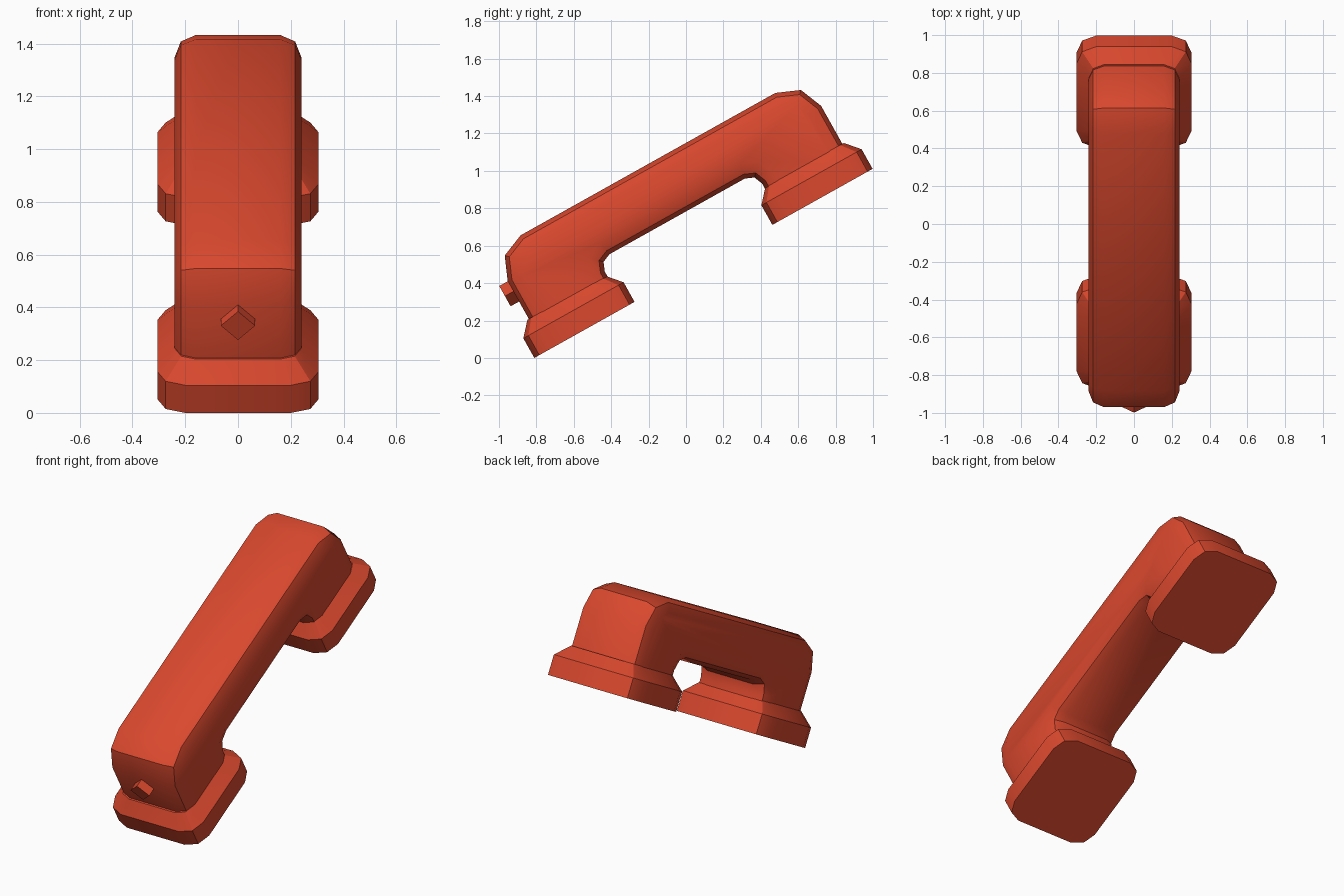
import bpy, bmesh
from math import radians, cos, sin, pi

if "Cube" in bpy.data.objects:
    bpy.data.objects.remove(bpy.data.objects["Cube"])

TILT = radians(29.2)
ORIGIN = (0, -0.811, 0)
MID = 1.036  # middle of the handset along its length

mat = bpy.data.materials.new("red_plastic")
mat.diffuse_color = (0.70, 0.065, 0.027, 1)
mat.use_nodes = True
mat.node_tree.nodes["Principled BSDF"].inputs["Base Color"].default_value = mat.diffuse_color


def finish(bm, name):
    bmesh.ops.recalc_face_normals(bm, faces=bm.faces)
    me = bpy.data.meshes.new(name)
    bm.to_mesh(me)
    bm.free()
    ob = bpy.data.objects.new(name, me)
    bpy.context.collection.objects.link(ob)
    me.materials.append(mat)
    ob.location = ORIGIN
    ob.rotation_euler = (TILT, 0, 0)
    bpy.ops.object.select_all(action='DESELECT')
    ob.select_set(True)
    bpy.context.view_layer.objects.active = ob
    bpy.ops.object.shade_smooth_by_angle(angle=radians(30))
    return ob


def rounded_rect(hx, hy, r):
    # rectangle outline with two-segment corners
    pts = []
    for k, (sx, sy) in enumerate([(1, 1), (-1, 1), (-1, -1), (1, -1)]):
        for i in range(3):
            a = k * pi / 2 + i * pi / 4
            pts.append((sx * (hx - r) + r * cos(a), sy * (hy - r) + r * sin(a)))
    return pts


# Handle: arched side profile (length, height), mirrored about the middle
half = [(0.076, 0.13), (0.076, 0.428), (0.129, 0.555), (0.256, 0.608)]
arch = [(0.622, 0.288), (0.574, 0.268), (0.554, 0.22), (0.554, 0.13)]


def flip(pts):
    return [(2 * MID - u, v) for u, v in reversed(pts)]


profile = half + flip(half) + flip(arch) + arch
bm = bmesh.new()
face = bm.faces.new([bm.verts.new((-0.24, u, v)) for u, v in profile])
ext = bmesh.ops.extrude_face_region(bm, geom=[face], use_keep_orig=True)
bmesh.ops.translate(bm, vec=(0.48, 0, 0),
                    verts=[g for g in ext['geom'] if isinstance(g, bmesh.types.BMVert)])
bmesh.ops.recalc_face_normals(bm, faces=bm.faces)
rim = [e for e in bm.edges
       if abs(e.verts[0].co.x - e.verts[1].co.x) < 1e-4
       and max(v.co.z for v in e.verts) > 0.14]
bmesh.ops.bevel(bm, geom=rim, offset=0.08, segments=2, profile=0.5,
                affect='EDGES', clamp_overlap=False)
finish(bm, "handle")

# Ear and mouth pads: straight rim, then sloping in to the handle
for name, cy in (("lower_pad", 0.307), ("upper_pad", 2 * MID - 0.307)):
    bm = bmesh.new()
    loops = []
    for inset, z in ((0, 0), (0, 0.12), (0.067, 0.196)):
        outline = rounded_rect(0.305 - inset, 0.307 - inset, 0.105 - inset * 0.4)
        loops.append([bm.verts.new((x, cy + y, z)) for x, y in outline])
    bm.faces.new(loops[0])
    bm.faces.new(loops[-1])
    for a, b in zip(loops, loops[1:]):
        for i in range(len(a)):
            j = (i + 1) % len(a)
            bm.faces.new((a[i], a[j], b[j], b[i]))
    finish(bm, name)

# Cord plug: four-sided peg on the lower end
bm = bmesh.new()
ring = [(0.065 * cos(k * pi / 2), 0.365 + 0.062 * sin(k * pi / 2)) for k in range(4)]
front, back = [[bm.verts.new((x, u, z)) for x, z in ring] for u in (0.024, 0.14)]
bm.faces.new(front)
bm.faces.new(back)
for i in range(4):
    j = (i + 1) % 4
    bm.faces.new((front[i], front[j], back[j], back[i]))
finish(bm, "cord_plug")
